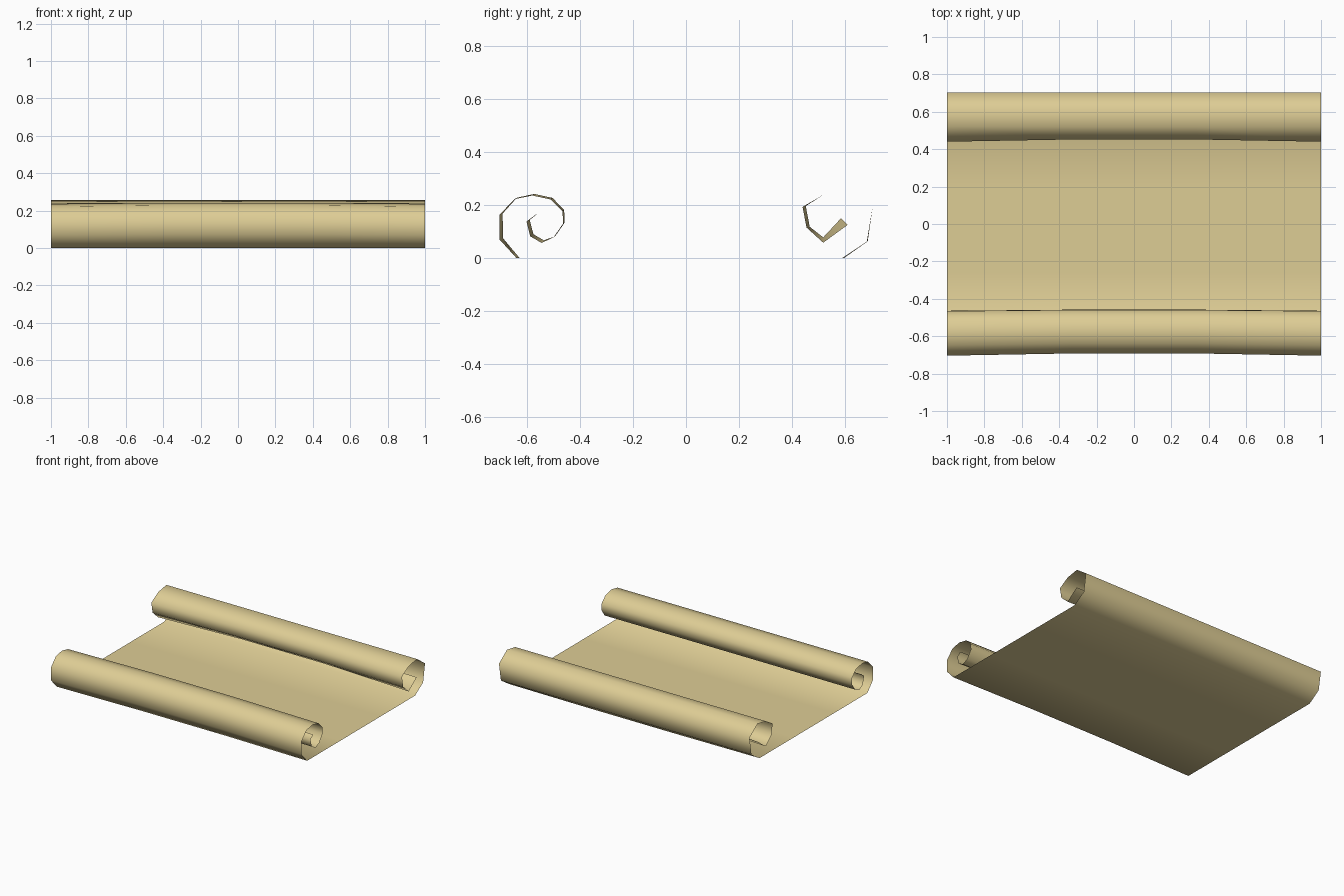
import bpy, bmesh

# Parchment colour
paper = bpy.data.materials.new("parchment")
paper.diffuse_color = (0.73, 0.61, 0.30, 1)

# Cross-section (y, z, bow_y, bow_z): the bow is the offset at mid length
front_roll = [
    (-0.570, 0.162, 0.008, 0.004), (-0.602, 0.138, 0.012, 0.006),
    (-0.588, 0.082, 0.012, 0.008), (-0.545, 0.057, 0.008, 0.010),
    (-0.500, 0.078, 0.006, 0.004), (-0.464, 0.130, 0.006, 0.004),
    (-0.466, 0.176, 0.006, 0.006), (-0.510, 0.221, 0.006, 0.006),
    (-0.580, 0.236, 0.008, 0.006), (-0.648, 0.222, 0.010, 0.006),
    (-0.704, 0.163, 0.012, 0.005), (-0.704, 0.070, 0.013, 0.005),
    (-0.640, 0.0, 0.012, 0.0),
]
flat_sheet = [(-0.26, 0.0, 0, 0), (0.20, 0.0, 0, 0)]
back_roll = [
    (0.590, 0.0, 0.006, 0.0), (0.682, 0.060, 0.004, 0.004),
    (0.704, 0.190, 0.0, 0.0), (0.612, 0.256, 0.0, 0.0),
    (0.520, 0.240, 0.0, 0.0), (0.440, 0.193, 0.012, 0.003),
    (0.455, 0.115, 0.012, 0.003), (0.518, 0.058, 0.0, 0.020),
    (0.610, 0.125, -0.025, 0.025),
]
profile = front_roll + flat_sheet + back_roll

# Sweep the section along x through four stations
bm = bmesh.new()
rows = []
for x, k in ((-1, 0), (-1 / 3, 1), (1 / 3, 1), (1, 0)):
    rows.append([bm.verts.new((x, y + k * dy, z + k * dz)) for y, z, dy, dz in profile])
for a, b in zip(rows, rows[1:]):
    for i in range(len(profile) - 1):
        bm.faces.new((a[i], b[i], b[i + 1], a[i + 1])).smooth = True

mesh = bpy.data.meshes.new("scroll_sheet")
bm.to_mesh(mesh)
bm.free()
mesh.materials.append(paper)
bpy.context.collection.objects.link(bpy.data.objects.new("scroll_sheet", mesh))
